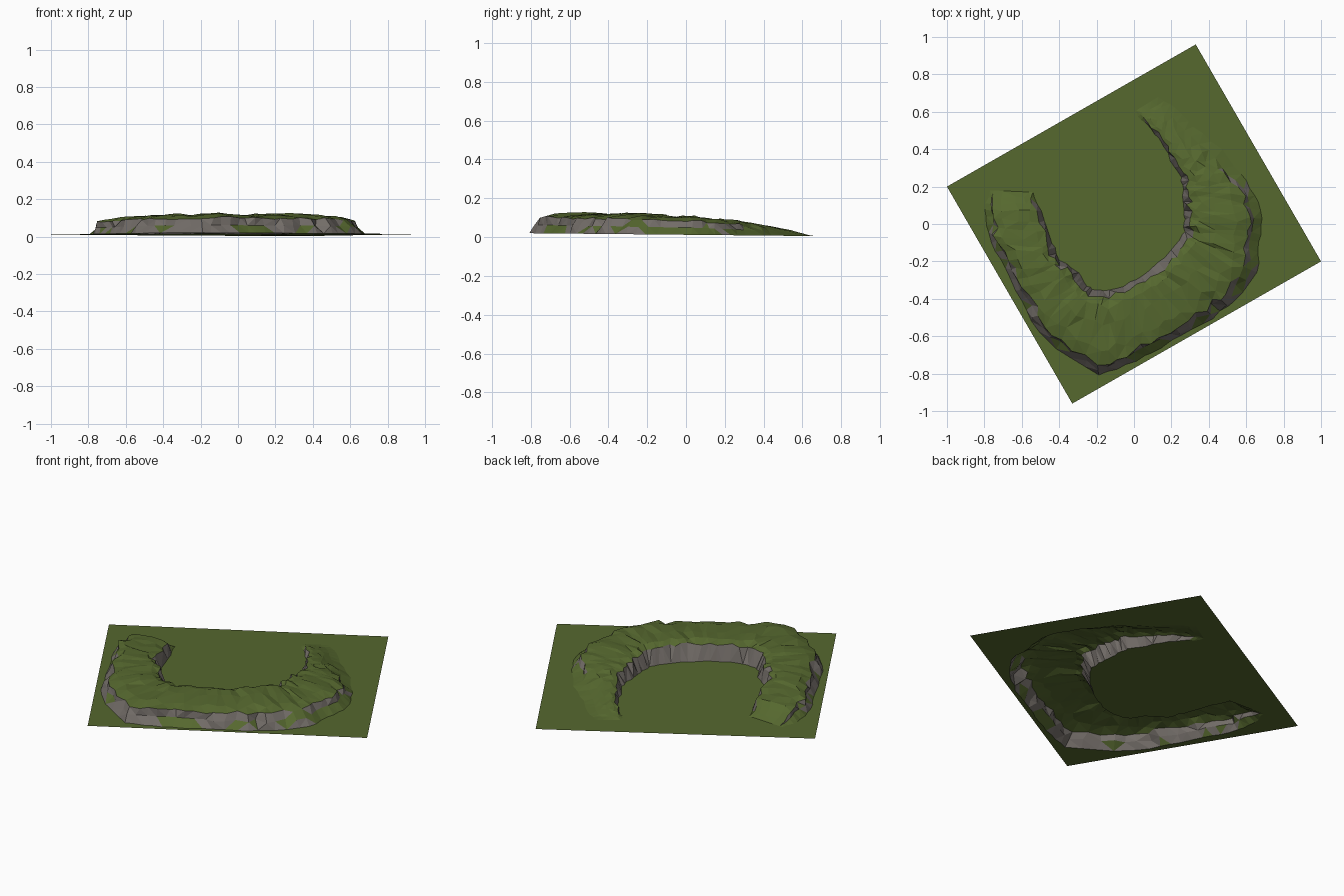
import bpy, bmesh, random
from mathutils import Vector

if "Cube" in bpy.data.objects:
    bpy.data.objects.remove(bpy.data.objects["Cube"])

random.seed(7)


def material(name, rgb):
    m = bpy.data.materials.new(name)
    m.diffuse_color = (*rgb, 1)
    m.use_nodes = True
    m.node_tree.nodes["Principled BSDF"].inputs["Base Color"].default_value = m.diffuse_color
    return m


grass = material("grass green", (0.092, 0.138, 0.028))
rock = material("rock grey", (0.17, 0.152, 0.138))


def ground_z(y):
    return 0.012 - 0.01 * y


# Stations along the U-shaped ridge:
# outer foot x, y, inner foot x, y, crest rise, outer cliff width fraction
stations = [
    (-0.77, 0.18, -0.54, 0.17, 0.00, 0.14),
    (-0.80, 0.08, -0.50, 0.07, 0.07, 0.14),
    (-0.78, -0.05, -0.44, -0.10, 0.088, 0.12),
    (-0.72, -0.19, -0.40, -0.19, 0.092, 0.12),
    (-0.63, -0.35, -0.30, -0.26, 0.096, 0.12),
    (-0.55, -0.52, -0.26, -0.32, 0.098, 0.14),
    (-0.42, -0.67, -0.22, -0.35, 0.102, 0.14),
    (-0.19, -0.81, -0.16, -0.36, 0.104, 0.12),
    (-0.04, -0.755, -0.06, -0.33, 0.108, 0.11),
    (0.10, -0.685, 0.04, -0.28, 0.103, 0.12),
    (0.25, -0.60, 0.11, -0.22, 0.102, 0.12),
    (0.42, -0.50, 0.18, -0.16, 0.104, 0.14),
    (0.54, -0.41, 0.24, -0.09, 0.102, 0.15),
    (0.66, -0.26, 0.27, -0.04, 0.094, 0.20),
    (0.67, -0.10, 0.27, 0.03, 0.094, 0.16),
    (0.69, 0.03, 0.26, 0.10, 0.092, 0.15),
    (0.65, 0.15, 0.26, 0.18, 0.085, 0.15),
    (0.57, 0.27, 0.25, 0.25, 0.075, 0.24),
    (0.47, 0.40, 0.20, 0.34, 0.060, 0.42),
    (0.32, 0.52, 0.14, 0.45, 0.042, 0.45),
    (0.22, 0.62, 0.06, 0.54, 0.022, 0.45),
    (0.13, 0.68, 0.00, 0.60, 0.00, 0.45),
]
STEPS = 3
rise = [0, 0.40, 0.78, 0.94, 1.0, 1.0, 0.86, 0.0]

bm = bmesh.new()

# Ridge: cross-sections lofted along the stations
rows = []
count = (len(stations) - 1) * STEPS + 1
for k in range(count):
    i = min(k // STEPS, len(stations) - 2)
    f = k / STEPS - i
    ox, oy, ix, iy, h, c = [a + (b - a) * f for a, b in zip(stations[i], stations[i + 1])]
    end = k in (0, count - 1)
    shift = 0 if end else random.uniform(-0.05, 0.05)     # gullies in the outer cliff
    inner_shift = 0 if end else random.uniform(-0.03, 0.03)
    ts = [0, c * 0.65, c, c + 0.16, 0.56 + c * 0.2, 0.80, 0.91, 1]
    row = []
    for j, t in enumerate(ts):
        if 0 < j < 4:
            t += max(shift, -0.3 * c)
        elif 4 < j < 7:
            t += inner_shift
        x, y = ox + (ix - ox) * t, oy + (iy - oy) * t
        z = h * rise[j]
        if not end:
            amount = 0.006 if j in (0, 7) else 0.011
            x += random.uniform(-amount, amount)
            y += random.uniform(-amount, amount)
            if 1 < j < 7:
                z *= random.uniform(0.92, 1.07)
        row.append(bm.verts.new((x, y, z + ground_z(y))))
    rows.append(row)

for r0, r1 in zip(rows, rows[1:]):
    for a, b, c, d in zip(r0, r1, r1[1:], r0[1:]):
        bm.faces.new((a, b, c, d))
bmesh.ops.triangulate(bm, faces=bm.faces[:])

# Ground: tilted square filled around the ridge outline, so the ridge stays hollow
outline = [e for e in bm.edges if e.is_boundary]
corners = [bm.verts.new((x, y, ground_z(y)))
           for x, y in ((-0.33, -0.96), (1.0, -0.2), (0.33, 0.96), (-1.0, 0.2))]
border = [bm.edges.new((corners[i], corners[(i + 1) % 4])) for i in range(4)]
bmesh.ops.triangle_fill(bm, use_beauty=True, edges=outline + border, normal=(0, 0, 1))

# Steep faces are rock, the rest grass
bm.normal_update()
for face in bm.faces:
    if face.normal.z < 0:
        face.normal_flip()
    face.smooth = False
    face.material_index = 1 if face.normal.z < 0.69 else 0

mesh = bpy.data.meshes.new("terrain")
bm.to_mesh(mesh)
bm.free()
mesh.materials.append(grass)
mesh.materials.append(rock)
terrain = bpy.data.objects.new("horseshoe_hill", mesh)
bpy.context.collection.objects.link(terrain)
